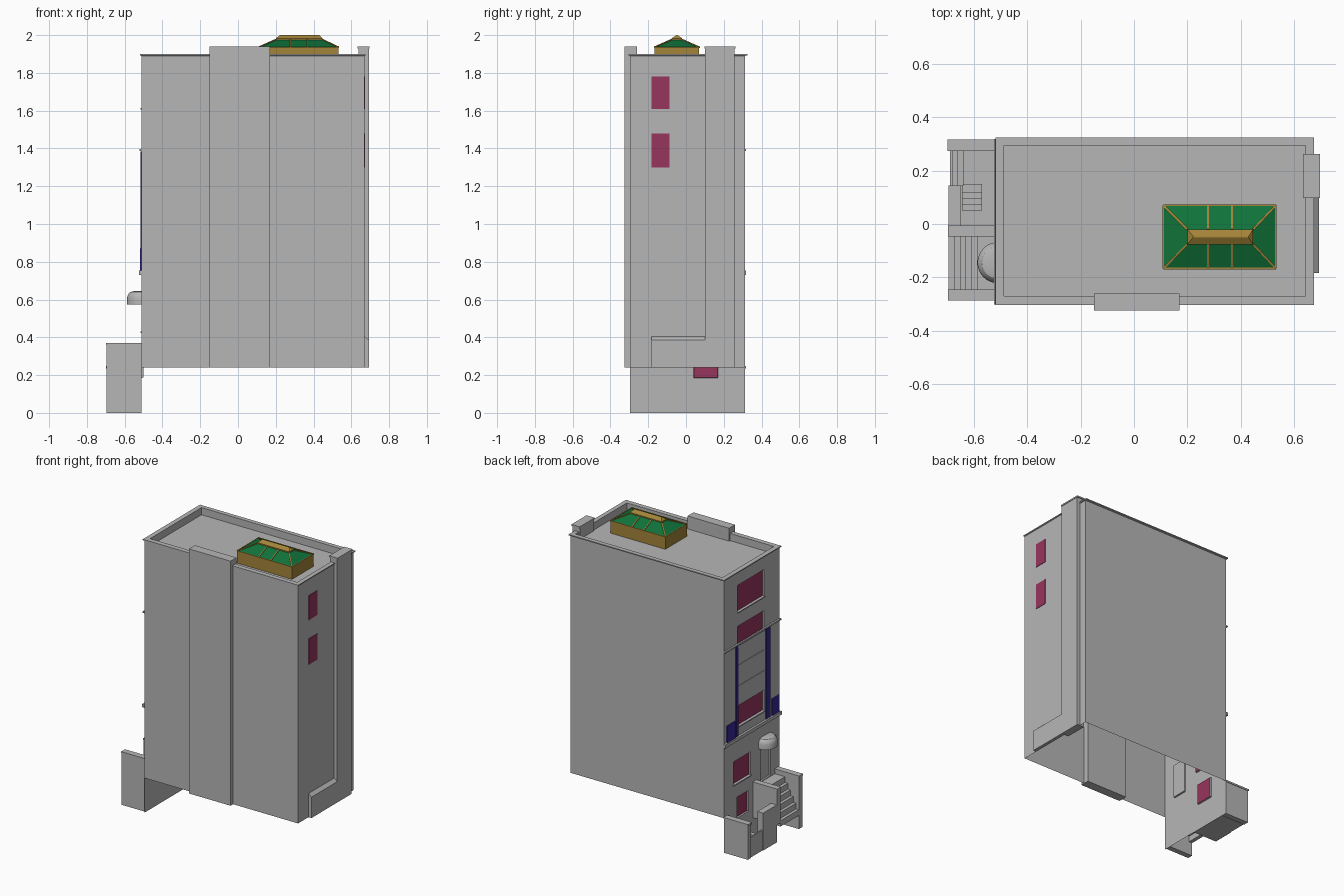
import bpy, bmesh, math
from mathutils import Vector

old = bpy.data.objects.get("Cube")
if old:
    bpy.data.objects.remove(old, do_unlink=True)


def material(name, rgb):
    m = bpy.data.materials.new(name)
    m.use_nodes = True
    m.diffuse_color = (*rgb, 1)
    m.node_tree.nodes["Principled BSDF"].inputs["Base Color"].default_value = (*rgb, 1)
    return m


GREY = material("stone grey", (0.47, 0.47, 0.47))
MAROON = material("window maroon", (0.31, 0.035, 0.11))
GREEN = material("roof green", (0.005, 0.17, 0.042))
GOLD = material("roof gold", (0.37, 0.23, 0.04))
BLUE = material("panel blue", (0.035, 0.02, 0.32))


def finish(name, bm, *mats):
    me = bpy.data.meshes.new(name)
    bm.to_mesh(me)
    bm.free()
    for m in mats:
        me.materials.append(m)
    ob = bpy.data.objects.new(name, me)
    bpy.context.collection.objects.link(ob)
    return ob


def rect(x0, x1, y0, y1, z):
    return [(x0, y0, z), (x1, y0, z), (x1, y1, z), (x0, y1, z)]


def loft(name, rings, mat, bottom=True, open_side=None):
    """Join closed rings from bottom to top; open_side drops one lowest wall."""
    bm = bmesh.new()
    vs = [[bm.verts.new(p) for p in r] for r in rings]
    n = len(vs[0])
    for k, (a, b) in enumerate(zip(vs, vs[1:])):
        for i in range(n):
            if k == 0 and i == open_side:
                continue
            j = (i + 1) % n
            bm.faces.new((a[i], a[j], b[j], b[i]))
    bm.faces.new(vs[-1])
    if bottom:
        bm.faces.new(vs[0][::-1])
    return finish(name, bm, mat)


def box(name, x0, x1, y0, y1, z0, z1, mat=GREY):
    return loft(name, [rect(x0, x1, y0, y1, z0), rect(x0, x1, y0, y1, z1)], mat)


def beam(name, p, q, mat, w=0.004):
    """Thin square bar from p to q."""
    p, q = Vector(p), Vector(q)
    d = (q - p).normalized()
    side = d.cross(Vector((0, 0, 1))).normalized() * w
    up = side.cross(d).normalized() * w
    ring = (-side - up, side - up, side + up, up - side)
    return loft(name, [[p + o for o in ring], [q + o for o in ring]], mat)


# Main walls, open underneath, with cornice, parapet and sunken roof deck
X0, X1, Y0, Y1, BASE = -0.51, 0.67, -0.297, 0.313, 0.24
wall = (X0, X1, Y0, Y1)
cornice = (-0.52, 0.675, -0.304, 0.325)
inner = (-0.487, 0.644, -0.27, 0.295)
loft("main_walls", [rect(*wall, BASE), rect(*wall, 1.89), rect(*cornice, 1.893),
                    rect(*cornice, 1.9), rect(*inner, 1.9), rect(*inner, 1.85)],
     GREY, bottom=False, open_side=3)

# Entrance facade: one sheet with sunk windows (y0, y1, z0, z1)
windows = [(-0.13, 0.16, 1.615, 1.8), (-0.13, 0.16, 1.38, 1.515),
           (-0.13, 0.16, 0.82, 0.965), (0.02, 0.205, 0.43, 0.59),
           (0.04, 0.17, 0.185, 0.33)]
door = (-0.2, -0.09, 0.34, 0.58)
openings = windows + [door]
ys = sorted({Y0, Y1, *(v for o in openings for v in o[:2])})
zs = sorted({0, 1.89, *(v for o in openings for v in o[2:])})
bm = bmesh.new()
grid = [[bm.verts.new((X0, y, z)) for z in zs] for y in ys]
cells = {}
for i in range(len(ys) - 1):
    for k in range(len(zs) - 1):
        f = bm.faces.new((grid[i + 1][k], grid[i][k], grid[i][k + 1], grid[i + 1][k + 1]))
        c = f.calc_center_median()
        for n, o in enumerate(openings):
            if o[0] < c.y < o[1] and o[2] < c.z < o[3]:
                cells.setdefault(n, []).append(f)
bm.normal_update()
for n, faces in cells.items():
    bmesh.ops.inset_region(bm, faces=faces, thickness=0.002, depth=-0.01,
                           use_even_offset=True)
    for f in faces:
        f.material_index = 1 if n < len(windows) else 0
finish("entrance_facade", bm, GREY, MAROON)

# Window sills
for n, (y0, y1, z0, z1) in enumerate(windows[:4]):
    box(f"window_sill_{n}", -0.516, X0, y0 - 0.005, y1 + 0.005, z0 - 0.008, z0)

# Central bay: stacked panels, blue strips and blue corner panels between ledges
for n, (z0, z1) in enumerate([(0.965, 1.1), (1.104, 1.245), (1.249, 1.375)]):
    box(f"bay_panel_{n}", -0.514, X0, -0.13, 0.16, z0, z1)
for side, y0, y1 in (("left", -0.19, -0.145), ("right", 0.163, 0.182)):
    box(f"blue_strip_{side}", -0.516, X0, y0, y1, 0.755, 1.385, BLUE)
for side, y0, y1 in (("left", -0.287, -0.21), ("right", 0.195, 0.285)):
    box(f"blue_corner_panel_{side}", -0.52, X0, y0, y1, 0.755, 0.87, BLUE)
box("lower_ledge", -0.525, X0, Y0 - 0.005, Y1 + 0.005, 0.73, 0.753)
box("upper_ledge", -0.522, X0, Y0 - 0.005, Y1 + 0.005, 1.387, 1.397)

# Rounded door canopy
rings = []
for r, z in ((0.077, 0.575), (0.077, 0.61), (0.072, 0.627), (0.06, 0.64), (0.04, 0.645)):
    arc = [math.pi * (0.5 + t / 16) for t in range(17)]
    rings.append([(X0 + r * math.cos(a), -0.145 + r * math.sin(a), z) for a in arc])
canopy = loft("door_canopy", rings, GREY)
bpy.context.view_layer.objects.active = canopy
canopy.select_set(True)
bpy.ops.object.shade_smooth_by_angle()

# Porch: side walls, landing and steps
for side, y0, y1 in (("front", -0.285, -0.247), ("back", -0.045, -0.008)):
    box(f"porch_wall_{side}", -0.695, X0, y0, y1, 0 if side == "front" else 0.12, 0.36)
    box(f"porch_coping_{side}", -0.698, X0, y0 - 0.002, y1 + 0.002, 0.36, 0.37)
box("porch_landing", -0.588, X0, -0.247, -0.045, 0.29, 0.335)
for n in range(5):
    x, z = -0.61 - n * 0.0215, 0.295 - n * 0.04
    box(f"porch_step_{n}", x, x + 0.026, -0.247, -0.045, z - 0.04, z)

# Sunken basement yard with its walls and steps
box("yard_floor", -0.69, X0, -0.008, 0.275, 0, 0.01)
box("yard_side_wall", -0.695, X0, 0.278, 0.313, 0, 0.235)
box("yard_side_coping", -0.7, X0, 0.274, 0.317, 0.235, 0.247)
box("yard_end_wall", -0.695, -0.65, -0.005, 0.145, 0, 0.26)
for n in range(4):
    box(f"yard_step_{n}", -0.645, -0.57, 0.05 + n * 0.023, 0.15, 0.01, 0.03 + n * 0.02)
for n in range(3):
    box(f"yard_entry_step_{n}", -0.69, -0.64 - n * 0.02, 0.145, 0.275, 0.01, 0.1 + n * 0.02)

# Shallow wall shafts rising above the roof, and the sloped foot beside one
box("front_shaft", -0.15, 0.17, -0.325, -0.26, BASE, 1.94)
box("side_shaft", 0.637, 0.693, 0.1, 0.257, BASE, 1.93)
box("side_shaft_cap", 0.633, 0.697, 0.098, 0.263, 1.93, 1.94)
foot = (-0.183, 0.1)
loft("shaft_foot", [rect(X1, 0.693, *foot, BASE), rect(X1, 0.693, *foot, 0.385),
                    rect(X1, 0.671, *foot, 0.405)], GREY)

# Side windows
for n, (z0, z1) in enumerate(((1.61, 1.78), (1.3, 1.48))):
    box(f"side_window_{n}", X1 - 0.003, X1 + 0.003, -0.182, -0.088, z0, z1, MAROON)

# Rooftop skylight: gold base, green hipped glazing, gold ribs and ridge cap
eave = (0.11, 0.532, -0.167, 0.07)
ridge = (0.2, 0.447, -0.076, -0.02)
box("skylight_base", *eave, 1.85, 1.935, GOLD)
loft("skylight_glazing", [rect(*eave, 1.935), rect(*ridge, 1.975)], GREEN)
loft("skylight_ridge_cap", [rect(*ridge, 1.972), rect(*ridge, 1.983),
                            rect(0.222, 0.43, -0.05, -0.046, 2.0)], GOLD)
low, high = rect(*eave, 1.935), rect(*ridge, 1.975)
for n in range(4):
    beam(f"skylight_hip_{n}", low[n], high[n], GOLD)
    beam(f"skylight_eave_{n}", low[n], low[(n + 1) % 4], GOLD, 0.003)
for x in (0.277, 0.367):
    for side, a, b in (("front", eave[2], ridge[2]), ("back", eave[3], ridge[3])):
        beam(f"skylight_rib_{side}", (x, a, 1.935), (x, b, 1.975), GOLD, 0.0035)
